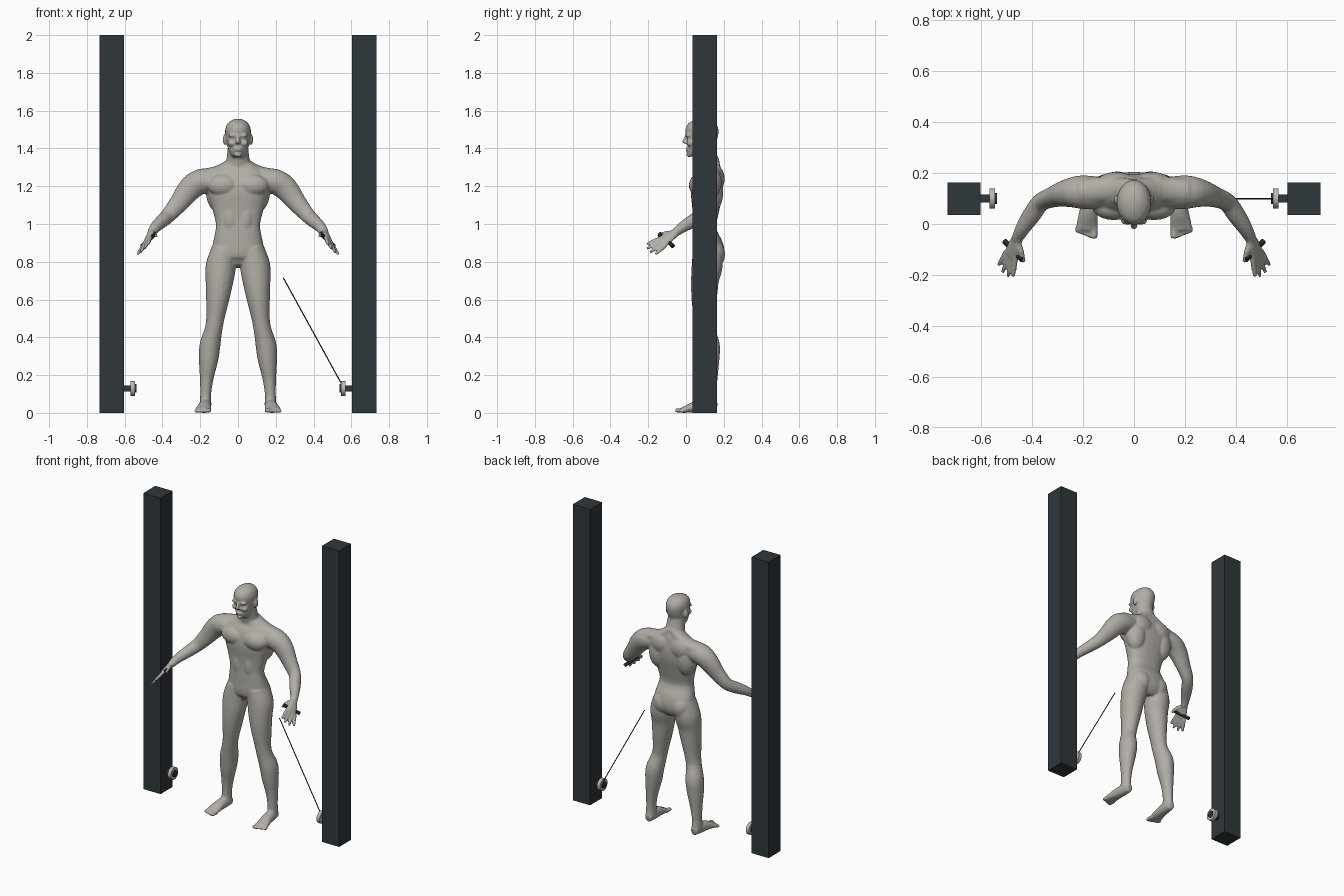
import bpy, bmesh, math
from mathutils import Vector, Matrix

cube = bpy.data.objects.get("Cube")
if cube:
    bpy.data.objects.remove(cube, do_unlink=True)


def material(name, rgb):
    m = bpy.data.materials.new(name)
    m.use_nodes = True
    color = (*rgb, 1)
    m.diffuse_color = color
    m.node_tree.nodes["Principled BSDF"].inputs["Base Color"].default_value = color
    return m


skin = material("warm grey skin", (.44, .42, .38))
cloth = material("charcoal cloth", (.075, .071, .08))
steel = material("dark blue steel", (.028, .038, .044))
pale = material("pale metal", (.5, .48, .44))
rubber = material("black rubber", (.02, .022, .025))

body = bmesh.new()


def spline(rows, steps=4):
    """Smooth a list of equal-length number rows with a Catmull-Rom curve."""
    out = []
    for i in range(len(rows) - 1):
        a, b = rows[max(i - 1, 0)], rows[i]
        c, d = rows[i + 1], rows[min(i + 2, len(rows) - 1)]
        for k in range(steps):
            t = k / steps
            out.append([q + t * (r - p + t * (2*p - 5*q + 4*r - s + t * (3*(q - r) + s - p))) / 2
                        for p, q, r, s in zip(a, b, c, d)])
    return out + [list(rows[-1])]


def limb(rows, ref, power=1, sides=20):
    """Closed tube through (x, y, z, radius along ref, radius across)."""
    rows = spline(rows)
    pts = [Vector(r[:3]) for r in rows]
    rings = []
    for i, (p, r) in enumerate(zip(pts, rows)):
        t = (pts[min(i + 1, len(pts) - 1)] - pts[max(i - 1, 0)]).normalized()
        u = Vector(ref)
        u = (u - t * u.dot(t)).normalized()
        v = t.cross(u)
        ring = []
        for k in range(sides):
            a = math.tau * k / sides
            c, s = math.cos(a), math.sin(a)
            c = math.copysign(abs(c) ** power, c)
            s = math.copysign(abs(s) ** power, s)
            ring.append(body.verts.new(p + u * c * r[3] + v * s * r[4]))
        rings.append(ring)
    for lo, hi in zip(rings, rings[1:]):
        for k in range(sides):
            n = (k + 1) % sides
            body.faces.new((lo[k], lo[n], hi[n], hi[k]))
    body.faces.new(rings[0][::-1])
    body.faces.new(rings[-1])


def blob(center, radii):
    m = Matrix.Translation(center) @ Matrix.Diagonal((*radii, 1))
    bmesh.ops.create_uvsphere(body, u_segments=20, v_segments=12, radius=1, matrix=m)


X, Y = (1, 0, 0), (0, 1, 0)

# Arm and shoulder
limb([(.1, .12, 1.23, .06, .055), (.2, .125, 1.222, .066, .066), (.255, .122, 1.185, .056, .064),
      (.31, .108, 1.115, .042, .052), (.365, .085, 1.05, .035, .041), (.402, .035, 1.015, .036, .036),
      (.435, -.015, .985, .029, .03), (.46, -.06, .95, .021, .023)], Y)
limb([(0, .135, 1.345, .04, .03), (.1, .135, 1.275, .05, .036), (.21, .127, 1.25, .05, .04)], Y)

# Hand with four fingers and a thumb
across = Vector((.053, .045, -.055)).normalized()
limb([(.455, -.05, .958, .02, .019), (.469, -.085, .935, .033, .016),
      (.482, -.125, .907, .036, .013)], across)
knuckles = Vector((.481, -.118, .909))
tips = [(.475, -.207, .895), (.495, -.207, .87), (.516, -.19, .85), (.532, -.163, .838)]
for i, tip in enumerate(tips):
    base = knuckles + across * (.019 * i - .028)
    limb([(*base, .011, .011), (*base.lerp(Vector(tip), .55), .0105, .0105), (*tip, .008, .008)],
         across, sides=10)
limb([(.458, -.07, .95, .016, .014), (.443, -.11, .95, .013, .012), (.433, -.15, .935, .009, .009)],
     across, sides=10)

# Leg
limb([(.07, .115, .87, .068, .078), (.09, .112, .78, .08, .082), (.098, .1, .7, .074, .074),
      (.108, .096, .6, .061, .067), (.12, .096, .5, .048, .055), (.13, .1, .44, .047, .052),
      (.148, .118, .36, .055, .061), (.156, .122, .28, .051, .055), (.166, .126, .18, .036, .041),
      (.171, .126, .1, .029, .036), (.172, .126, .04, .032, .04)], X)

# Foot and toes
limb([(.17, .163, .026, .022, .024), (.173, .11, .036, .032, .036), (.178, .05, .031, .036, .031),
      (.184, 0, .019, .042, .019), (.187, -.025, .014, .041, .014)], X)
for i in range(5):
    x, r = .155 + .0165 * i, .0135 if i == 0 else .01
    limb([(x, -.01, r, r, r), (x + .002, -.058 + .006 * i, r, r, r * .8)], X, sides=10)

# Chest, back, belly side and seat muscles
blob((.078, .065, 1.205), (.085, .05, .058))
blob((.1, .138, 1.17), (.07, .06, .11))
blob((.07, .15, 1.24), (.085, .055, .075))
blob((.066, .142, .84), (.068, .065, .078))
blob((.04, .065, 1.03), (.042, .034, .09))

# Ear, brow, cheek and eye
blob((.071, .095, 1.447), (.009, .018, .029))
blob((.027, .01, 1.469), (.027, .014, .009))
blob((.034, .022, 1.428), (.022, .02, .018))
blob((.027, .018, 1.452), (.013, .012, .008))

# Mirror the paired parts to the other side
twin = bmesh.ops.duplicate(body, geom=body.verts[:] + body.edges[:] + body.faces[:])["geom"]
bmesh.ops.scale(body, vec=(-1, 1, 1), verts=[g for g in twin if isinstance(g, bmesh.types.BMVert)])

# Torso, neck and head
trunk = [(.115, .775, .05, .05), (.122, .82, .128, .08), (.115, .88, .135, .083),
         (.1, .95, .122, .066), (.098, 1.0, .117, .062), (.105, 1.08, .136, .072),
         (.11, 1.16, .158, .084), (.117, 1.23, .16, .08), (.125, 1.285, .13, .062),
         (.122, 1.325, .075, .052)]
limb([(0, y, z, a, b) for y, z, a, b in trunk], X, power=.85, sides=32)
neck = [(.125, 1.29, .075, .055), (.115, 1.34, .062, .054), (.105, 1.38, .057, .054), (.1, 1.43, .052, .05)]
limb([(0, y, z, a, b) for y, z, a, b in neck], X)
skull = [(.046, 1.355, .028, .038), (.056, 1.38, .046, .054), (.074, 1.42, .058, .07),
         (.083, 1.46, .065, .083), (.085, 1.5, .068, .088), (.086, 1.532, .056, .073),
         (.086, 1.55, .032, .043), (.086, 1.557, .008, .01)]
limb([(0, y, z, a, b) for y, z, a, b in skull], X, sides=28)
limb([(0, .008, 1.472, .008, .01), (0, -.003, 1.445, .01, .014), (0, -.008, 1.427, .017, .016)], X)
blob((0, .009, 1.394), (.022, .012, .011))
blob((0, .016, 1.366), (.02, .015, .012))

bmesh.ops.recalc_face_normals(body, faces=body.faces[:])
mesh = bpy.data.meshes.new("figure")
body.to_mesh(mesh)
body.free()
figure = bpy.data.objects.new("figure", mesh)
bpy.context.collection.objects.link(figure)

# Fuse the parts into one smooth skin
fuse = figure.modifiers.new("fuse", "REMESH")
fuse.mode = "VOXEL"
fuse.voxel_size = .006
relax = figure.modifiers.new("relax", "SMOOTH")
relax.factor = .5
relax.iterations = 5
graph = bpy.context.evaluated_depsgraph_get()
fused = bpy.data.meshes.new_from_object(figure.evaluated_get(graph))
figure.modifiers.clear()
figure.data = fused

# Cut the shorts at the waistband and hem, then colour them
WAIST, HEM = .92, .705
bm = bmesh.new()
bm.from_mesh(fused)
for z in (WAIST, HEM):
    bmesh.ops.bisect_plane(bm, geom=bm.verts[:] + bm.edges[:] + bm.faces[:],
                           plane_co=(0, 0, z), plane_no=(0, 0, 1), dist=1e-5)
for f in bm.faces:
    c = f.calc_center_median()
    f.smooth = True
    f.material_index = int(HEM < c.z < WAIST and abs(c.x) < .25)
bm.to_mesh(fused)
bm.free()
fused.materials.clear()
fused.materials.append(skin)
fused.materials.append(cloth)


def box(name, lo, hi, mat):
    lo, hi = Vector(lo), Vector(hi)
    bpy.ops.mesh.primitive_cube_add(size=1, location=(lo + hi) / 2)
    o = bpy.context.object
    o.name, o.scale = name, hi - lo
    o.data.materials.append(mat)


def rod(name, start, end, radius, mat, sides=24):
    start, end = Vector(start), Vector(end)
    axis = end - start
    bpy.ops.mesh.primitive_cylinder_add(vertices=sides, radius=radius, depth=axis.length,
                                        location=(start + end) / 2,
                                        rotation=axis.to_track_quat("Z", "Y").to_euler())
    o = bpy.context.object
    o.name = name
    o.data.materials.append(mat)
    bpy.ops.object.shade_smooth_by_angle()


# Posts, pulleys and hand grips on both sides
for side, s in (("left", 1), ("right", -1)):
    inner, outer = sorted((s * .603, s * .732))
    box(side + "_post", (inner, .035, 0), (outer, .163, 2), steel)
    near, far = sorted((s * .56, s * .61))
    box(side + "_pulley_arm", (near, .084, .114), (far, .116, .146), steel)
    rod(side + "_pulley_wheel", (s * .545, .1, .13), (s * .568, .1, .13), .04, pale, 32)
    rod(side + "_pulley_cap", (s * .538, .1, .13), (s * .55, .1, .13), .022, steel)
    rod(side + "_grip", (s * .438, -.14, .948), (s * .508, -.068, .882), .011, rubber)

# Cable running up from the left pulley
rod("cable", (.55, .1, .15), (.24, .1, .715), .003, rubber, 8)
